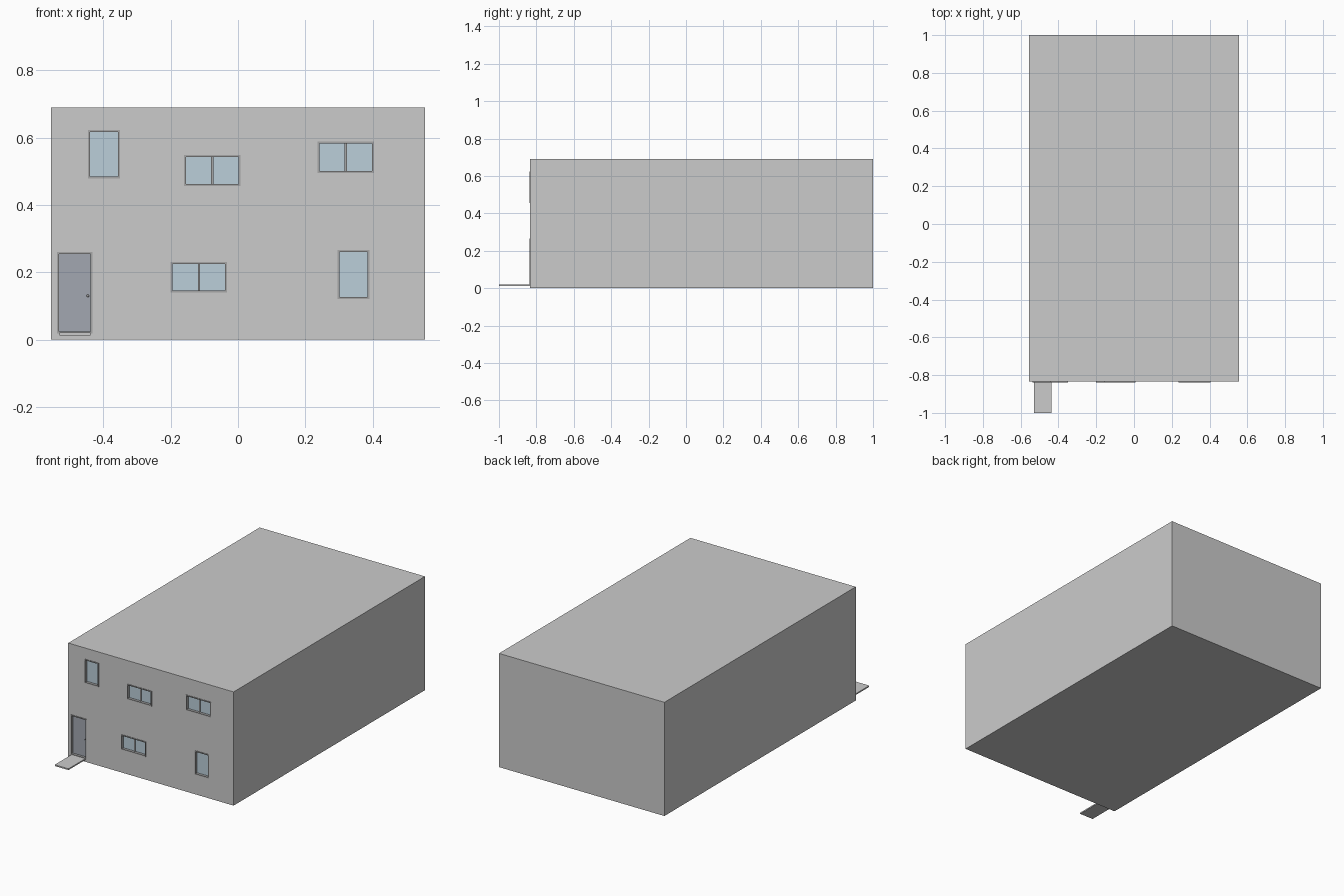
import bpy

if "Cube" in bpy.data.objects:
    bpy.data.objects.remove(bpy.data.objects["Cube"])

X, FRONT, BACK = 0.555, -0.835, 1.0
WALL = 0.03


def material(name, rgb):
    m = bpy.data.materials.new(name)
    m.diffuse_color = (*rgb, 1)
    m.use_nodes = True
    m.node_tree.nodes["Principled BSDF"].inputs["Base Color"].default_value = m.diffuse_color
    return m


GLASS = material("glass_blue", (0.50, 0.62, 0.70))
DOOR = material("door_slate", (0.36, 0.39, 0.44))
FRAME = material("frame_dark_grey", (0.38, 0.38, 0.38))


def box(name, x0, x1, y0, y1, z0, z1, mat=None):
    bpy.ops.mesh.primitive_cube_add(size=1, location=((x0 + x1) / 2, (y0 + y1) / 2, (z0 + z1) / 2))
    o = bpy.context.object
    o.name = name
    o.scale = (x1 - x0, y1 - y0, z1 - z0)
    bpy.ops.object.transform_apply(location=False, rotation=False, scale=True)
    if mat:
        o.data.materials.append(mat)
    return o


def ring(name, x0, x1, z0, z1, y0, y1, t, mat):
    # rectangular frame: two stiles and two rails joined together
    parts = [box(name, x0, x0 + t, y0, y1, z0, z1, mat),
             box(name, x1 - t, x1, y0, y1, z0, z1, mat),
             box(name, x0 + t, x1 - t, y0, y1, z0, z0 + t, mat),
             box(name, x0 + t, x1 - t, y0, y1, z1 - t, z1, mat)]
    bpy.ops.object.select_all(action='DESELECT')
    for p in parts:
        p.select_set(True)
    bpy.context.view_layer.objects.active = parts[0]
    bpy.ops.object.join()
    parts[0].name = name


def cut(wall, x0, x1, z0, z1):
    c = box("opening_cutter", x0, x1, FRONT - 0.05, FRONT + WALL + 0.05, z0, z1)
    c.hide_render = True
    mod = wall.modifiers.new("opening", 'BOOLEAN')
    mod.operation = 'DIFFERENCE'
    mod.solver = 'EXACT'
    mod.object = c
    bpy.context.view_layer.objects.active = wall
    bpy.ops.object.modifier_apply(modifier=mod.name)
    bpy.data.objects.remove(c)


# floor, middle and roof slabs, flush with the walls
for name, z0, z1 in (("ground_slab", 0, 0.02), ("middle_slab", 0.36, 0.38), ("roof_slab", 0.67, 0.69)):
    box(name, -X, X, FRONT, BACK, z0, z1)

# four walls on each storey
fronts = {}
for level, z0, z1 in (("lower", 0.02, 0.36), ("upper", 0.38, 0.67)):
    fronts[level] = box(level + "_front_wall", -X, X, FRONT, FRONT + WALL, z0, z1)
    box(level + "_back_wall", -X, X, BACK - WALL, BACK, z0, z1)
    for side, s in (("left", -1), ("right", 1)):
        xs = sorted((s * X, s * (X - WALL)))
        box(f"{level}_{side}_wall", *xs, FRONT + WALL, BACK - WALL, z0, z1)

# windows: storey, x range, z range, number of panes
windows = [("upper", -0.445, -0.350, 0.478, 0.623, 1),
           ("upper", -0.160, 0.007, 0.456, 0.548, 2),
           ("upper", 0.236, 0.404, 0.495, 0.588, 2),
           ("lower", -0.200, -0.033, 0.140, 0.231, 2),
           ("lower", 0.295, 0.391, 0.121, 0.266, 1)]
for i, (level, x0, x1, z0, z1, panes) in enumerate(windows, 1):
    t = 0.006
    cut(fronts[level], x0 + 0.002, x1 - 0.002, z0 + 0.002, z1 - 0.002)
    ring(f"window_frame_{i}", x0, x1, z0, z1, FRONT - 0.003, FRONT + 0.02, t, FRAME)
    box(f"window_glass_{i}", x0 + t, x1 - t, FRONT + 0.013, FRONT + 0.017, z0 + t, z1 - t, GLASS)
    if panes == 2:
        xm = (x0 + x1) / 2
        box(f"window_mullion_{i}", xm - 0.003, xm + 0.003, FRONT + 0.008, FRONT + 0.02, z0 + t, z1 - t, FRAME)

# door with frame and knob
dx0, dx1, dz0, dz1 = -0.538, -0.432, 0.018, 0.261
cut(fronts["lower"], dx0 + 0.002, dx1 - 0.002, dz0 - 0.01, dz1 - 0.002)
ring("door_frame", dx0, dx1, dz0, dz1, FRONT - 0.003, FRONT + 0.02, 0.006, FRAME)
box("door_panel", dx0 + 0.006, dx1 - 0.006, FRONT + 0.012, FRONT + 0.02, dz0 + 0.006, dz1 - 0.006, DOOR)
bpy.ops.mesh.primitive_uv_sphere_add(segments=16, ring_count=8, radius=0.004,
                                     location=(-0.446, FRONT + 0.009, 0.13))
bpy.context.object.name = "door_knob"
bpy.context.object.data.materials.append(FRAME)
bpy.ops.object.shade_smooth_by_angle()

# thin entrance slab in front of the door
box("entrance_slab", -0.53, -0.438, -1.0, FRONT + 0.003, 0.013, 0.021)
